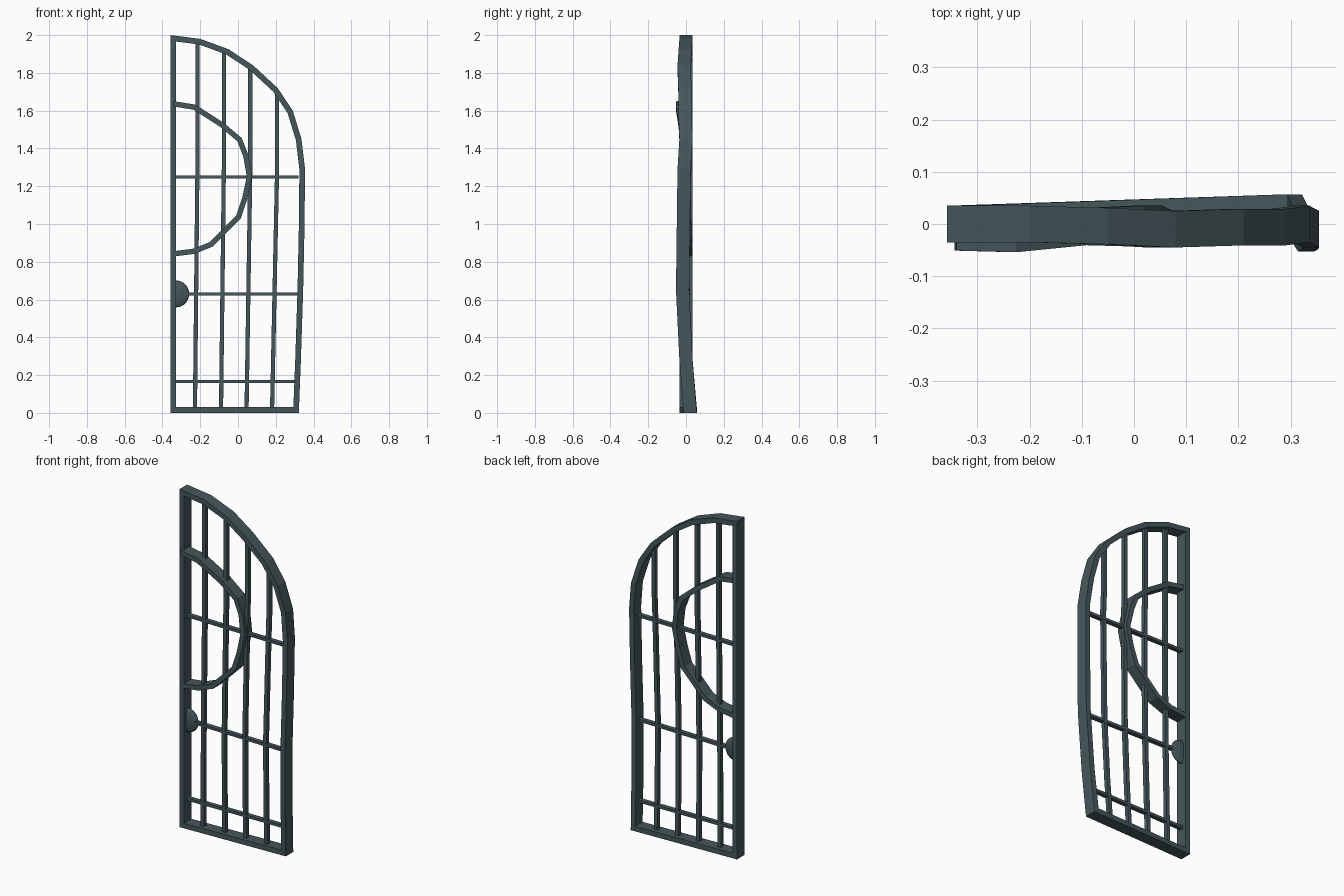
import bpy, bmesh
from mathutils import Vector

if "Cube" in bpy.data.objects:
    bpy.data.objects.remove(bpy.data.objects["Cube"])

iron = bpy.data.materials.new("dark_iron")
iron.diffuse_color = (0.06, 0.095, 0.105, 1)
iron.use_nodes = True
iron.node_tree.nodes["Principled BSDF"].inputs["Base Color"].default_value = iron.diffuse_color


def finish(name, bm):
    bmesh.ops.recalc_face_normals(bm, faces=bm.faces)
    me = bpy.data.meshes.new(name)
    bm.to_mesh(me)
    bm.free()
    me.materials.append(iron)
    ob = bpy.data.objects.new(name, me)
    bpy.context.collection.objects.link(ob)
    return ob


def strip(name, pts, a, b, depth, closed=False):
    """Mitred rectangular bar along (x, y, z) points; a..b offsets to the right of travel."""
    bm = bmesh.new()
    n = len(pts)
    flat = [Vector((p[0], p[2])) for p in pts]
    rings = []
    for i in range(n):
        norms = []
        for j, k in ((i - 1, i), (i, i + 1)):
            if closed or (j >= 0 and k < n):
                d = (flat[k % n] - flat[j % n]).normalized()
                norms.append(Vector((d.y, -d.x)))
        n1, n2 = norms[0], norms[-1]
        m = (n1 + n2) / (1 + n1.dot(n2))
        y = pts[i][1]
        ring = []
        for off, s in ((a, -1), (b, -1), (b, 1), (a, 1)):
            q = flat[i] + m * off
            ring.append(bm.verts.new((q.x, y + s * depth / 2, q.y)))
        rings.append(ring)
    for i in range(n if closed else n - 1):
        r, t = rings[i], rings[(i + 1) % n]
        for k in range(4):
            bm.faces.new((r[k], r[(k + 1) % 4], t[(k + 1) % 4], t[k]))
    if not closed:
        bm.faces.new(rings[0])
        bm.faces.new(rings[-1])
    return finish(name, bm)


def lerp(table, t):
    for (t0, v0), (t1, v1) in zip(table, table[1:]):
        if t <= t1:
            return v0 + (v1 - v0) * (t - t0) / (t1 - t0)
    return table[-1][1]


# Outer frame: straight post, arched top, bowed stile, bottom rail
stile = [(0.355, -0.010, 1.29), (0.352, -0.014, 0.98), (0.345, -0.018, 0.65),
         (0.333, 0.0, 0.28), (0.322, 0.022, 0)]
arch = [(-0.358, 0, 2.0), (-0.2, 0, 1.98), (-0.05, -0.004, 1.925), (0.08, -0.01, 1.84),
        (0.21, -0.006, 1.72), (0.29, -0.006, 1.6), (0.336, 0.0, 1.45)]
strip("outer_frame", [(-0.358, 0, 0)] + arch + stile, 0, 0.03, 0.07, closed=True)

# Half ring against the post
ring = [(-0.34, -0.016, 1.65), (-0.225, -0.019, 1.632), (-0.075, -0.004, 1.535),
        (0.02, 0.0, 1.455), (0.055, 0.0, 1.365), (0.075, -0.01, 1.25),
        (0.05, -0.01, 1.135), (0.015, -0.008, 1.03), (-0.06, -0.006, 0.955),
        (-0.135, -0.004, 0.88), (-0.23, -0.002, 0.842), (-0.34, 0, 0.828)]
strip("half_ring", ring, 0, 0.028, 0.07)

# Vertical bars follow the bow of the stile
bow = [(0, 0.022), (0.28, 0.0), (0.65, -0.018), (1.29, -0.010), (1.45, 0.0), (2, 0)]
for i, (x0, x1, top) in enumerate([(-0.228, -0.215, 1.968), (-0.09, -0.075, 1.918),
                                   (0.045, 0.065, 1.835), (0.18, 0.207, 1.705)]):
    path = []
    for z in (0.015, 0.28, 0.65, 0.98, 1.29, 1.45, top):
        x = lerp([(0, x0), (1.29, x1), (2, x1)], z)
        path.append((x, lerp(bow, z) * (x + 0.345) / 0.68, z))
    strip(f"vertical_bar_{i + 1}", path, -0.011, 0.011, 0.024)

# Horizontal bars
for i, z in enumerate((0.165, 0.63, 1.25)):
    strip(f"horizontal_bar_{i + 1}", [(-0.34, 0, z), (0.32, lerp(bow, z), z)],
          -0.008, 0.008, 0.026)

# Half-round lock boss on the post
bm = bmesh.new()
bmesh.ops.create_uvsphere(bm, u_segments=16, v_segments=10, radius=1)
for v in bm.verts:
    v.co = Vector((-0.33 + v.co.x * 0.072, v.co.y * 0.02, 0.63 + v.co.z * 0.072))
cut = bmesh.ops.bisect_plane(bm, geom=bm.verts[:] + bm.edges[:] + bm.faces[:],
                             plane_co=(-0.337, 0, 0), plane_no=(1, 0, 0), clear_inner=True)
bmesh.ops.holes_fill(bm, edges=[e for e in bm.edges if e.is_boundary])
finish("lock_boss", bm)
